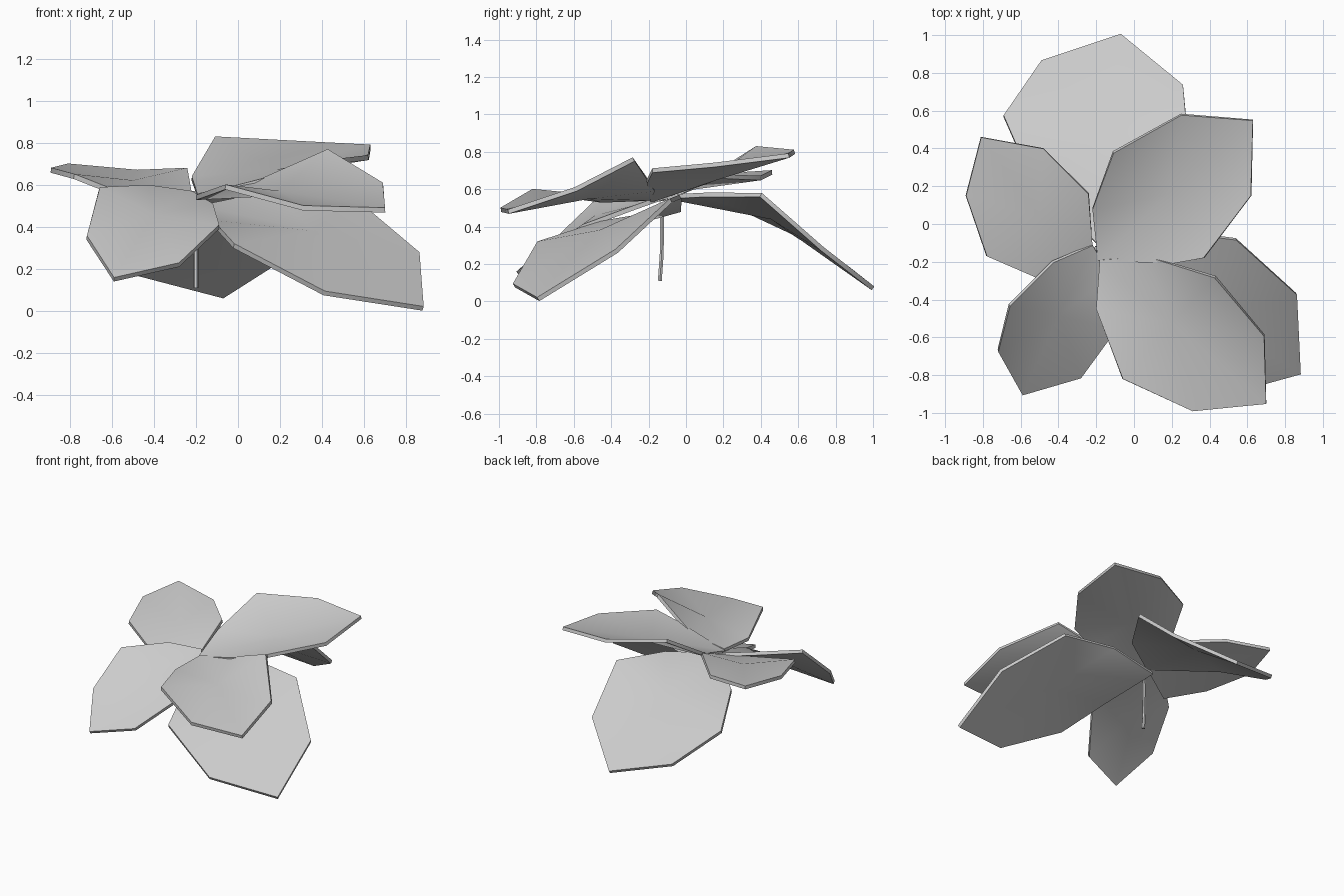
import bpy
import bmesh
from math import radians

if "Cube" in bpy.data.objects:
    bpy.data.objects.remove(bpy.data.objects["Cube"])

HEART = (-0.20, -0.13, 0.53)   # where the petals gather on the stem


def finish(obj):
    bpy.ops.object.select_all(action='DESELECT')
    obj.select_set(True)
    bpy.context.view_layer.objects.active = obj
    for mod in list(obj.modifiers):
        bpy.ops.object.modifier_apply(modifier=mod.name)
    bpy.ops.object.shade_smooth_by_angle(angle=radians(40))


def petal(name, hollow, rim, thickness=0.024):
    """Cupped petal: a fan from its hollow to a rim that starts at the base."""
    bm = bmesh.new()
    mid = bm.verts.new(hollow)
    ring = [bm.verts.new(p) for p in rim]
    for a, b in zip(ring, ring[1:] + ring[:1]):
        bm.faces.new((mid, a, b))
    bm.normal_update()
    if sum(f.normal.z for f in bm.faces) < 0:
        bmesh.ops.reverse_faces(bm, faces=bm.faces[:])
    mesh = bpy.data.meshes.new(name)
    bm.to_mesh(mesh)
    bm.free()
    obj = bpy.data.objects.new(name, mesh)
    bpy.context.collection.objects.link(obj)
    solid = obj.modifiers.new("thickness", 'SOLIDIFY')
    solid.thickness = thickness
    solid.offset = 0
    finish(obj)


# Drooping back petal
petal("petal_back", (-0.15, 0.46, 0.45), [
    (-0.20, -0.10, 0.56), (0.10, 0.10, 0.57), (0.29, 0.40, 0.57), (0.26, 0.73, 0.28),
    (-0.07, 1.00, 0.07), (-0.49, 0.86, 0.18), (-0.69, 0.57, 0.37), (-0.55, 0.25, 0.52)])

# Raised back right petal
petal("petal_back_right", (0.18, 0.16, 0.66), [
    (-0.19, -0.19, 0.54), (0.20, -0.21, 0.64), (0.37, -0.18, 0.70), (0.62, 0.15, 0.73),
    (0.63, 0.55, 0.78), (0.25, 0.58, 0.80), (-0.11, 0.38, 0.82), (-0.22, 0.08, 0.63)])

# Raised front petal
petal("petal_front", (0.20, -0.52, 0.56), [
    (-0.18, -0.19, 0.55), (-0.20, -0.45, 0.54), (-0.06, -0.82, 0.59), (0.31, -0.99, 0.49),
    (0.70, -0.95, 0.48), (0.69, -0.59, 0.60), (0.43, -0.28, 0.76), (0.07, -0.17, 0.60)])

# Drooping front right petal
petal("petal_front_right", (0.36, -0.46, 0.37), [
    (-0.19, -0.03, 0.49), (-0.12, -0.45, 0.42), (-0.02, -0.79, 0.31), (0.41, -0.92, 0.085),
    (0.88, -0.79, 0.012), (0.86, -0.37, 0.27), (0.54, -0.08, 0.54), (0.15, -0.03, 0.56)])

# Drooping front left petal
petal("petal_front_left", (-0.40, -0.48, 0.45), [
    (-0.22, -0.11, 0.56), (-0.43, -0.20, 0.59), (-0.66, -0.43, 0.58), (-0.72, -0.67, 0.35),
    (-0.59, -0.90, 0.15), (-0.28, -0.81, 0.22), (-0.09, -0.55, 0.40), (-0.12, -0.28, 0.50)])

# Left petal, its front edge tucked under the front left petal
petal("petal_left", (-0.50, 0.04, 0.61), [
    (-0.22, -0.11, 0.55), (-0.24, 0.16, 0.67), (-0.48, 0.40, 0.66), (-0.81, 0.46, 0.69),
    (-0.89, 0.15, 0.67), (-0.78, -0.17, 0.64), (-0.50, -0.29, 0.53)])

# Thin, slightly bent stem
curve = bpy.data.curves.new("stem", 'CURVE')
curve.dimensions = '3D'
curve.bevel_depth = 0.012
curve.bevel_resolution = 1
curve.use_fill_caps = True
path = [(-0.20, -0.14, 0.11), (-0.20, -0.13, 0.25), (-0.20, -0.128, 0.40), HEART]
spline = curve.splines.new('POLY')
spline.points.add(len(path) - 1)
for point, co in zip(spline.points, path):
    point.co = (*co, 1)
stem = bpy.data.objects.new("stem", curve)
bpy.context.collection.objects.link(stem)
bpy.ops.object.select_all(action='DESELECT')
stem.select_set(True)
bpy.context.view_layer.objects.active = stem
bpy.ops.object.convert(target='MESH')
finish(bpy.context.active_object)
